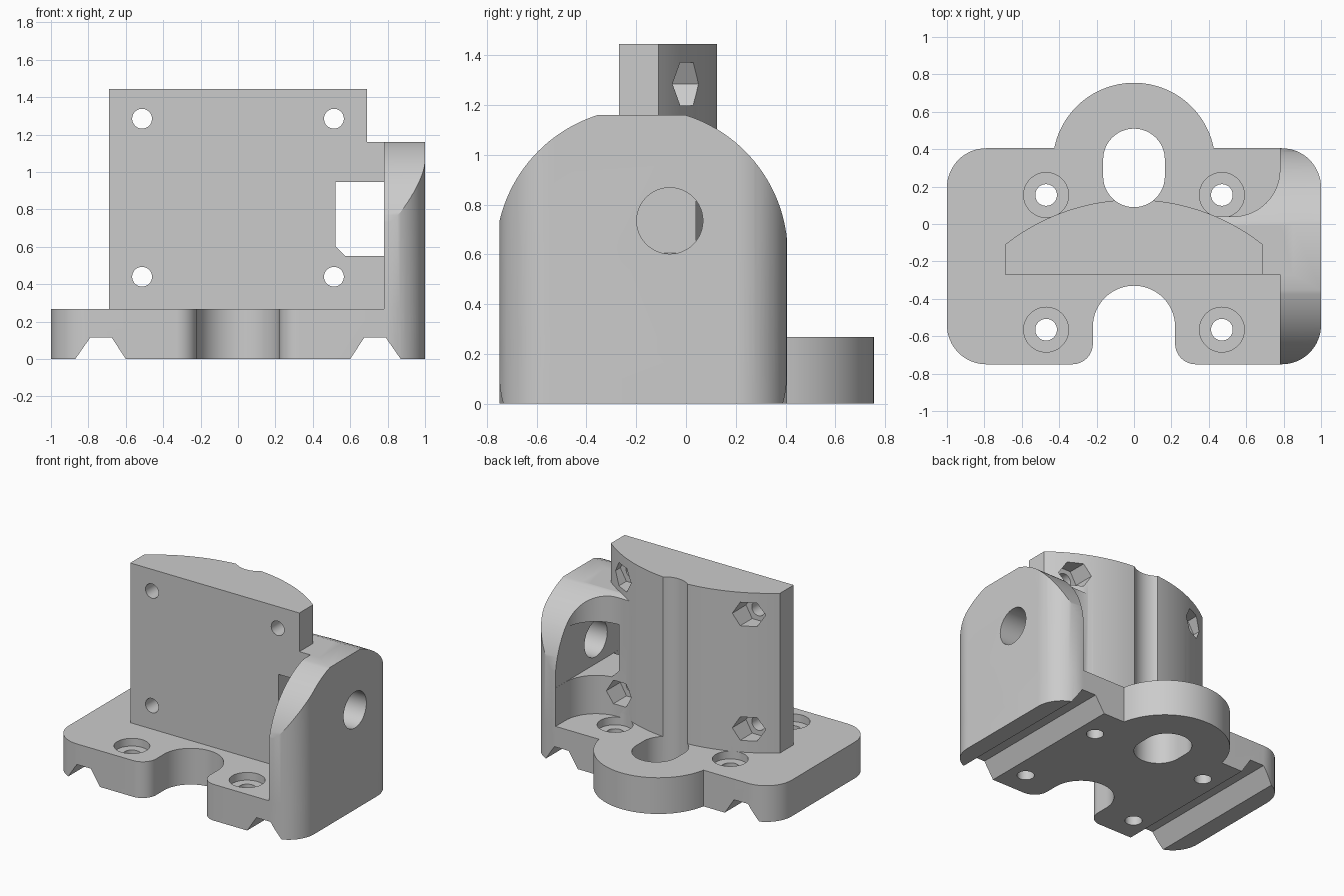
import bpy, bmesh
from math import cos, sin, radians

if "Cube" in bpy.data.objects:
    bpy.data.objects.remove(bpy.data.objects["Cube"])

grey = bpy.data.materials.new("plain grey")
grey.use_nodes = True
grey.diffuse_color = (0.6, 0.6, 0.6, 1)
grey.node_tree.nodes["Principled BSDF"].inputs["Base Color"].default_value = (0.6, 0.6, 0.6, 1)


def arc(cx, cy, r, start, end, n=16):
    angles = [radians(start + (end - start) * i / n) for i in range(n + 1)]
    return [(cx + r * cos(a), cy + r * sin(a)) for a in angles]


def circle(cx, cy, r, n=48):
    return arc(cx, cy, r, 0, 360, n)[:-1]


def prism(name, points, axis, lo, hi):
    """Extrude a flat profile along an axis."""
    place = {"x": lambda a, b: (lo, a, b),
             "y": lambda a, b: (a, lo, b),
             "z": lambda a, b: (a, b, lo)}[axis]
    bm = bmesh.new()
    face = bm.faces.new([bm.verts.new(place(*p)) for p in points])
    grown = bmesh.ops.extrude_face_region(bm, geom=[face])["geom"]
    step = [hi - lo if axis == k else 0 for k in "xyz"]
    bmesh.ops.translate(bm, vec=step, verts=[g for g in grown if isinstance(g, bmesh.types.BMVert)])
    bmesh.ops.recalc_face_normals(bm, faces=bm.faces)
    mesh = bpy.data.meshes.new(name)
    bm.to_mesh(mesh)
    bm.free()
    mesh.materials.append(grey)
    obj = bpy.data.objects.new(name, mesh)
    bpy.context.collection.objects.link(obj)
    return obj


def combine(body, tool, operation):
    """Apply a boolean and discard the tool."""
    mod = body.modifiers.new("join", "BOOLEAN")
    mod.operation, mod.solver, mod.object = operation, "EXACT", tool
    bpy.context.view_layer.objects.active = body
    bpy.ops.object.modifier_apply(modifier=mod.name)
    bpy.data.objects.remove(tool)


def cut(body, *profile):
    combine(body, prism("cutter", *profile), "DIFFERENCE")


# Rounded plan shared by the base and the side plate
R = 0.21
plan = (arc(1 - R, 0.405 - R, R, 0, 90) + arc(R - 1, 0.405 - R, R, 90, 180)
        + arc(R - 1, R - 0.75, R, 180, 270) + arc(1 - R, R - 0.75, R, 270, 360))
bracket = prism("mounting_bracket", plan, "z", 0, 0.267)

# Round lobe behind the base
combine(bracket, prism("lobe", circle(0, 0.32, 0.435, 96), "z", 0, 0.267), "UNION")

# Domed side plate with its filleted web
side = prism("side_plate", plan, "z", 0, 1.16)
cut(side, [(-2, -2), (0.78, -2), (0.78, 2), (-2, 2)], "z", -1, 2)
web = [(0.3, -0.27), (0.3, 0.04)] + arc(0.53, 0.29, 0.25, 270, 360) + [(0.85, 0.29), (0.85, -0.27)]
combine(side, prism("web", web, "z", 0.1, 1.16), "UNION")
dome = arc(-0.178, 0.6, 0.587, 0, 180, 64) + [(-0.765, -0.2), (0.409, -0.2)]
combine(side, prism("dome", dome, "x", 0.1, 1.2), "INTERSECT")
combine(bracket, side, "UNION")

# Upright with a bowed back
bow = arc(0, -0.98, 1.11, 51.57, 128.43, 40)
upright = [(0.69, -0.27)] + bow + [(-0.69, -0.27)]
combine(bracket, prism("upright", upright, "z", 0.1, 1.445), "UNION")

# Window beside the side plate and the cross hole through it
window = [(0.575, 0.55), (0.781, 0.55), (0.781, 0.947), (0.52, 0.947), (0.52, 0.605)]
cut(bracket, window, "y", -0.5, 0.6)
cut(bracket, circle(-0.065, 0.735, 0.133), "x", 0.7, 1.2)

# Oblong slot running up the back, and the front notch
slot = arc(0, 0.345, 0.165, 0, 180, 24) + arc(0, 0.255, 0.165, 180, 360, 24)
cut(bracket, slot, "z", -0.2, 2)
notch = (arc(0, -0.55, 0.22, 0, 180, 32) + arc(-0.33, -0.64, 0.11, 0, -90)
         + [(-0.33, -0.9), (0.33, -0.9)] + arc(0.33, -0.64, 0.11, 270, 180))
cut(bracket, notch, "z", -0.2, 0.5)

for s in (-1, 1):
    # Dovetail-style groove under the base
    groove = [(s * 0.523, -0.118), (s * 0.6, 0), (s * 0.675, 0.115),
              (s * 0.79, 0.115), (s * 0.87, 0), (s * 0.952, -0.118)]
    cut(bracket, groove, "y", -1, 1)
    # Counterbored base holes
    for y in (0.155, -0.565):
        cut(bracket, circle(s * 0.47, y, 0.12), "z", 0.21, 0.3)
        cut(bracket, circle(s * 0.47, y, 0.058, 32), "z", -0.2, 0.25)
    # Face holes with hexagonal nut pockets behind
    for z in (0.44, 1.285):
        cut(bracket, circle(s * 0.513, z, 0.053, 32), "y", -0.5, 0)
        cut(bracket, circle(s * 0.513, z, 0.1, 6), "y", -0.11, 0.25)

# Smooth curves, sharp edges
bpy.ops.object.select_all(action="DESELECT")
bracket.select_set(True)
bpy.context.view_layer.objects.active = bracket
bpy.ops.object.shade_smooth_by_angle(angle=radians(25))
